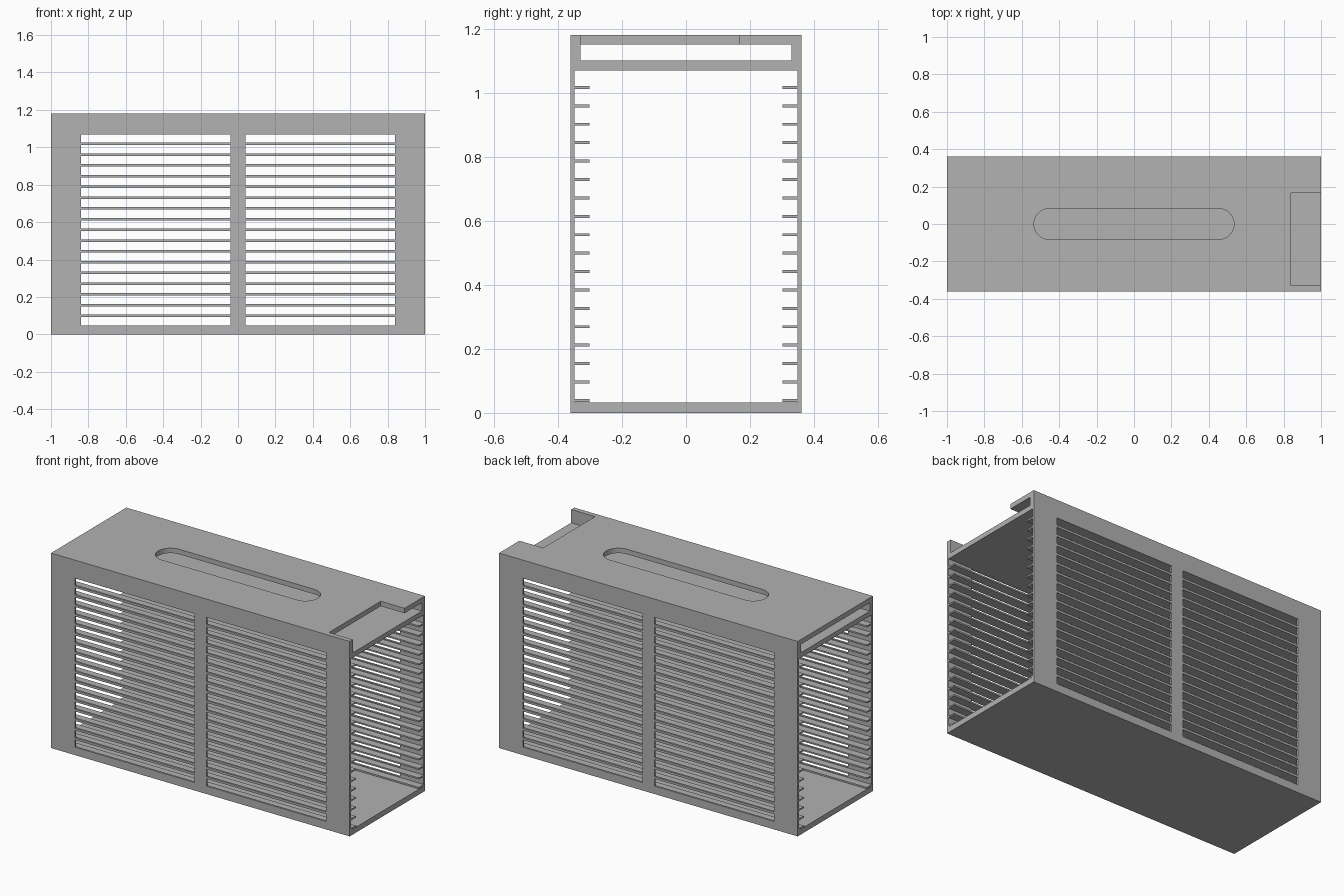
import bpy, bmesh, math
from mathutils import Matrix

cube = bpy.data.objects.get("Cube")
if cube:
    bpy.data.objects.remove(cube, do_unlink=True)

# Overall sizes
HALF_Y, HEIGHT = 0.36, 1.18
INNER_Y, FLOOR, BAY_TOP = 0.348, 0.033, 1.07
CAVITY_LOW, CAVITY_HIGH, CAVITY_Y = 1.10, 1.15, 0.33
PITCH, COUNT = 0.0575, 18

grey = bpy.data.materials.new("plain grey")
grey.use_nodes = True
colour = (0.445, 0.445, 0.445, 1)
grey.diffuse_color = colour
grey.node_tree.nodes["Principled BSDF"].inputs["Base Color"].default_value = colour


def add_box(bm, low, high):
    size = [h - l for l, h in zip(low, high)]
    mid = [(h + l) / 2 for l, h in zip(low, high)]
    bmesh.ops.create_cube(bm, size=1, matrix=Matrix.Translation(mid) @ Matrix.Diagonal((*size, 1)))


def finish(name, bm):
    bmesh.ops.recalc_face_normals(bm, faces=bm.faces)
    mesh = bpy.data.meshes.new(name)
    bm.to_mesh(mesh)
    bm.free()
    mesh.materials.append(grey)
    obj = bpy.data.objects.new(name, mesh)
    bpy.context.collection.objects.link(obj)
    return obj


def boxes(name, spans):
    bm = bmesh.new()
    for low, high in spans:
        add_box(bm, low, high)
    return finish(name, bm)


def carve(target, cutter):
    mod = target.modifiers.new("cut", 'BOOLEAN')
    mod.operation, mod.solver, mod.object = 'DIFFERENCE', 'EXACT', cutter
    bpy.context.view_layer.objects.active = target
    bpy.ops.object.modifier_apply(modifier=mod.name)
    bpy.data.objects.remove(cutter, do_unlink=True)


# Outer shell
shell = boxes("rack_shell", [((-1, -HALF_Y, 0), (1, HALF_Y, HEIGHT))])

# Main bay and the shallow cavity above it, open at both ends
carve(shell, boxes("bay_cutter", [((-1.2, -INNER_Y, FLOOR), (1.2, INNER_Y, BAY_TOP))]))
carve(shell, boxes("cavity_cutter", [((-1.2, -CAVITY_Y, CAVITY_LOW), (1.2, CAVITY_Y, CAVITY_HIGH))]))

# Notch in the top plate at one end
carve(shell, boxes("notch_cutter", [((0.84, -CAVITY_Y, 1.12), (1.2, 0.165, 1.3))]))

# Rounded handle slot through the top plate
bm = bmesh.new()
radius, reach = 0.083, 0.452
outline = []
for side in (1, -1):
    for i in range(17):
        a = math.pi * i / 16 - math.pi / 2
        outline.append(bm.verts.new((side * (reach + radius * math.cos(a)),
                                     side * radius * math.sin(a), 1.12)))
face = bm.faces.new(outline)
top = bmesh.ops.extrude_face_region(bm, geom=[face])["geom"]
bmesh.ops.translate(bm, vec=(0, 0, 0.2), verts=[v for v in top if isinstance(v, bmesh.types.BMVert)])
carve(shell, finish("handle_cutter", bm))

# Ventilation slots through both long walls
slots = []
for i in range(COUNT):
    z = 0.048 + i * PITCH
    for x in (-0.84, 0.04):
        slots.append(((x, -0.5, z), (x + 0.8, 0.5, z + 0.044)))
carve(shell, boxes("slot_cutter", slots))

# Inner shelf rails along both walls
for name, side in (("front_rails", -1), ("back_rails", 1)):
    rails = []
    for i in range(COUNT):
        z = 0.0345 + i * PITCH
        y0, y1 = sorted((side * INNER_Y, side * 0.302))
        rails.append(((-1, y0, z), (1, y1, z + 0.009)))
    boxes(name, rails)
